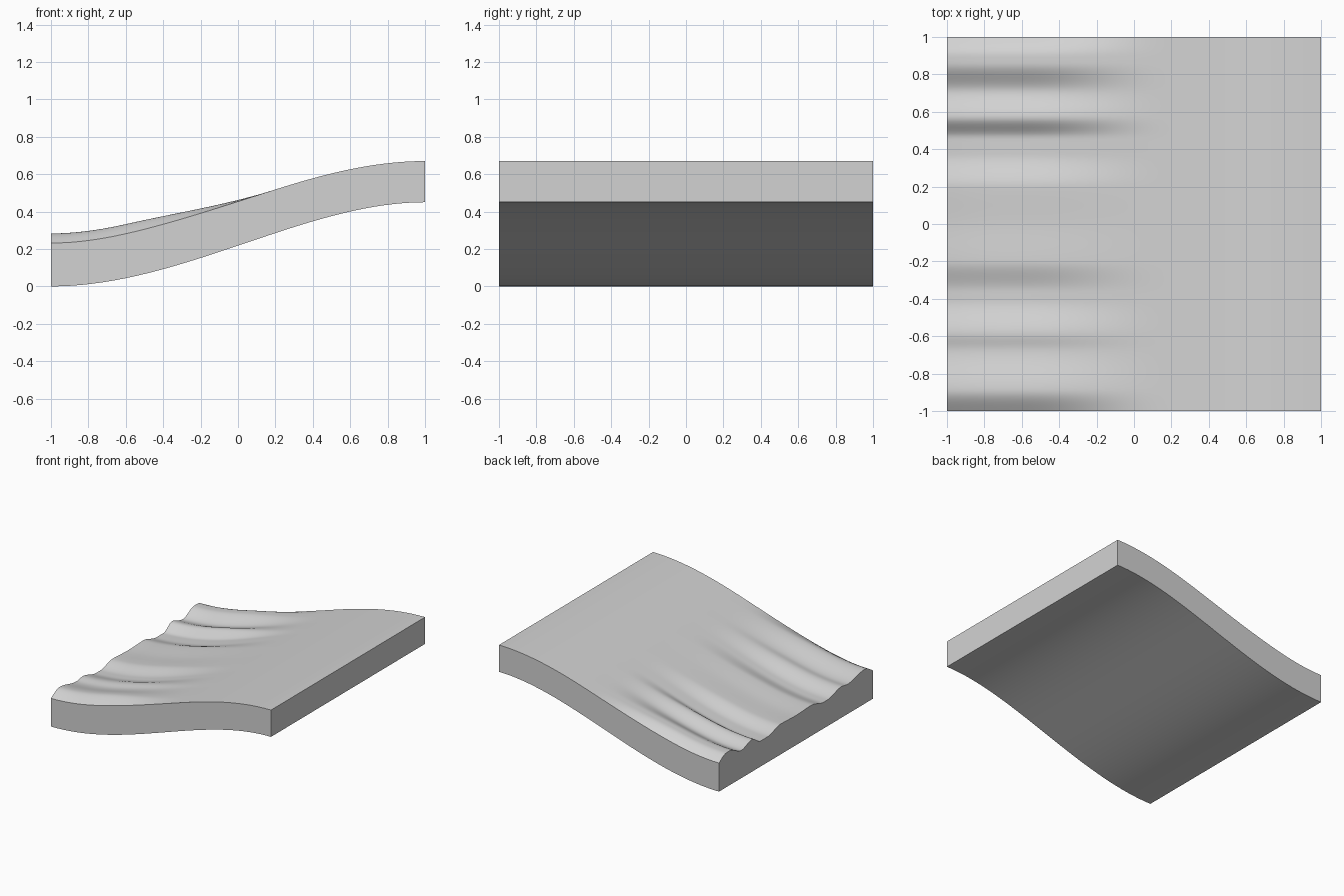
import bpy, bmesh, math

if "Cube" in bpy.data.objects:
    bpy.data.objects.remove(bpy.data.objects["Cube"])

NX, NY = 36, 128

def smooth(t):
    t = max(0.0, min(1.0, t))
    return t * t * (3 - 2 * t)

# crests and hollows of the ridged end: (y, thickness)
RIDGES = [(-1.08, .20), (-.89, .283), (-.67, .245), (-.59, .256), (-.41, .216),
          (-.36, .216), (-.20, .252), (0, .244), (.20, .25), (.37, .21),
          (.46, .21), (.57, .265), (.71, .228), (.86, .283), (.90, .283), (1.08, .20)]

def ridge(y):
    for (y0, h0), (y1, h1) in zip(RIDGES, RIDGES[1:]):
        if y <= y1:
            return h0 + (h1 - h0) * smooth((y - y0) / (y1 - y0))
    return RIDGES[-1][1]

# S-shaped underside and ridged top that fades into a plain slab
def bottom_z(x):
    return .45 * smooth((x + 1) / 2) - .007 * (1 - x * x) ** 2

def top_z(x, y):
    fade = smooth((.2 - x) / .8)
    return bottom_z(x) + .22 + .014 * (1 - x * x) ** 2 + fade * (ridge(y) - .22)

bm = bmesh.new()
xs = [-1 + 2 * i / NX for i in range(NX + 1)]
ys = [-1 + 2 * j / NY for j in range(NY + 1)]
top = [[bm.verts.new((x, y, top_z(x, y))) for y in ys] for x in xs]
low = [[bm.verts.new((x, y, bottom_z(x))) for y in ys] for x in xs]

# top and underside
for i in range(NX):
    for j in range(NY):
        for g in (top, low):
            bm.faces.new((g[i][j], g[i + 1][j], g[i + 1][j + 1], g[i][j + 1]))

# four side walls
for i in range(NX):
    for j in (0, NY):
        bm.faces.new((low[i][j], low[i + 1][j], top[i + 1][j], top[i][j]))
for j in range(NY):
    for i in (0, NX):
        bm.faces.new((low[i][j], low[i][j + 1], top[i][j + 1], top[i][j]))
bmesh.ops.recalc_face_normals(bm, faces=bm.faces[:])

mesh = bpy.data.meshes.new("ridged_slope_tile")
bm.to_mesh(mesh)
bm.free()
tile = bpy.data.objects.new("ridged_slope_tile", mesh)
bpy.context.collection.objects.link(tile)

mat = bpy.data.materials.new("light grey")
mat.diffuse_color = (.65, .65, .65, 1)
mat.use_nodes = True
mat.node_tree.nodes["Principled BSDF"].inputs["Base Color"].default_value = mat.diffuse_color
mesh.materials.append(mat)

bpy.context.view_layer.objects.active = tile
tile.select_set(True)
bpy.ops.object.shade_smooth_by_angle(angle=math.radians(45))
